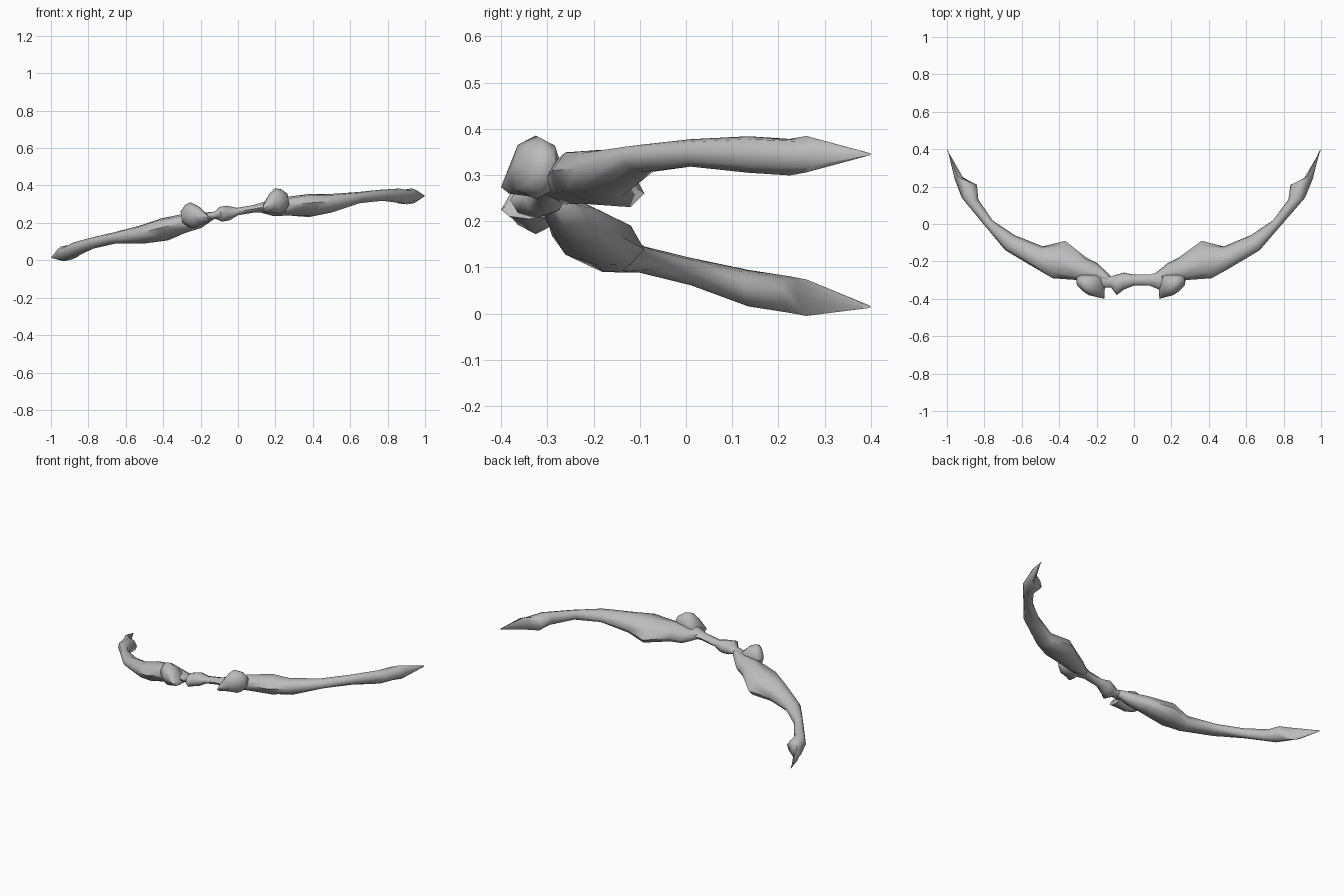
import bpy, bmesh, math

cube = bpy.data.objects.get("Cube")
if cube:
    bpy.data.objects.remove(cube)

TILT = math.radians(-9.4)
SIDES = 8

grey = bpy.data.materials.new("plain_grey")
grey.use_nodes = True
grey.diffuse_color = (0.5, 0.5, 0.5, 1)
grey.node_tree.nodes["Principled BSDF"].inputs["Base Color"].default_value = (0.5, 0.5, 0.5, 1)


def loft(name, stations, mirrored):
    """Skin rounded sections: front x, y, back x, y, centre z, half height, back edge z."""
    bm = bmesh.new()
    rings = []
    for fx, fy, bx, by, zc, h, zb in stations:
        ring = []
        for k in range(SIDES):
            a = 2 * math.pi * k / SIDES
            t = (1 - math.cos(a)) / 2
            z = zc + h * math.sin(a) + (zb - zc) * t * t
            ring.append(bm.verts.new((fx + (bx - fx) * t, fy + (by - fy) * t, z)))
        rings.append(ring)
    for r, s in zip(rings, rings[1:]):
        for k in range(SIDES):
            n = (k + 1) % SIDES
            bm.faces.new((r[k], r[n], s[n], s[k]))
    bm.faces.new(rings[0])
    bm.faces.new(rings[-1])
    bmesh.ops.recalc_face_normals(bm, faces=bm.faces)
    mesh = bpy.data.meshes.new(name)
    bm.to_mesh(mesh)
    bm.free()
    mesh.materials.append(grey)
    obj = bpy.data.objects.new(name, mesh)
    bpy.context.collection.objects.link(obj)
    # the whole bow leans so its left end is raised
    obj.location = (0, 0, 0.18)
    obj.rotation_euler = (0, TILT, 0)
    bpy.ops.object.select_all(action='DESELECT')
    obj.select_set(True)
    bpy.context.view_layer.objects.active = obj
    bpy.ops.object.shade_smooth_by_angle(angle=math.radians(60))
    if mirrored:
        obj.modifiers.new("mirror", 'MIRROR')
    return obj


# curved limbs with a low fin near the root and a blade at the tip
loft("limbs", [
    (0.12, -0.32, 0.12, -0.27, 0.08, 0.02, 0.08),
    (0.20, -0.31, 0.19, -0.21, 0.07, 0.04, 0.05),
    (0.29, -0.30, 0.25, -0.18, 0.07, 0.05, 0.05),
    (0.43, -0.29, 0.37, -0.09, 0.06, 0.06, 0.02),
    (0.52, -0.24, 0.49, -0.12, 0.05, 0.05, 0.02),
    (0.69, -0.14, 0.64, -0.06, 0.05, 0.03, 0.04),
    (0.81, 0.00, 0.76, 0.02, 0.04, 0.03, 0.04),
    (0.93, 0.14, 0.84, 0.13, 0.02, 0.04, 0.02),
    (0.97, 0.24, 0.85, 0.21, 0.01, 0.04, 0.01),
    (0.98, 0.28, 0.92, 0.24, 0.01, 0.04, 0.01),
    (1.01, 0.40, 1.01, 0.39, 0.00, 0.003, 0.00),
], True)

# swollen knobs between the handle and the limbs
loft("knobs", [
    (0.15, -0.40, 0.15, -0.28, 0.07, 0.02, 0.07),
    (0.19, -0.39, 0.19, -0.27, 0.09, 0.05, 0.10),
    (0.23, -0.38, 0.23, -0.27, 0.10, 0.07, 0.10),
    (0.26, -0.36, 0.26, -0.27, 0.10, 0.06, 0.10),
    (0.29, -0.33, 0.29, -0.28, 0.10, 0.03, 0.10),
], True)

# slim handle with an off-centre swelling
loft("handle", [
    (-0.17, -0.34, -0.17, -0.25, 0.08, 0.02, 0.08),
    (-0.11, -0.34, -0.11, -0.28, 0.08, 0.02, 0.08),
    (-0.08, -0.38, -0.08, -0.27, 0.08, 0.04, 0.08),
    (-0.04, -0.35, -0.04, -0.26, 0.08, 0.04, 0.08),
    (0.01, -0.33, 0.01, -0.27, 0.08, 0.02, 0.08),
    (0.10, -0.33, 0.10, -0.27, 0.08, 0.02, 0.08),
    (0.17, -0.36, 0.17, -0.25, 0.08, 0.03, 0.08),
], False)
